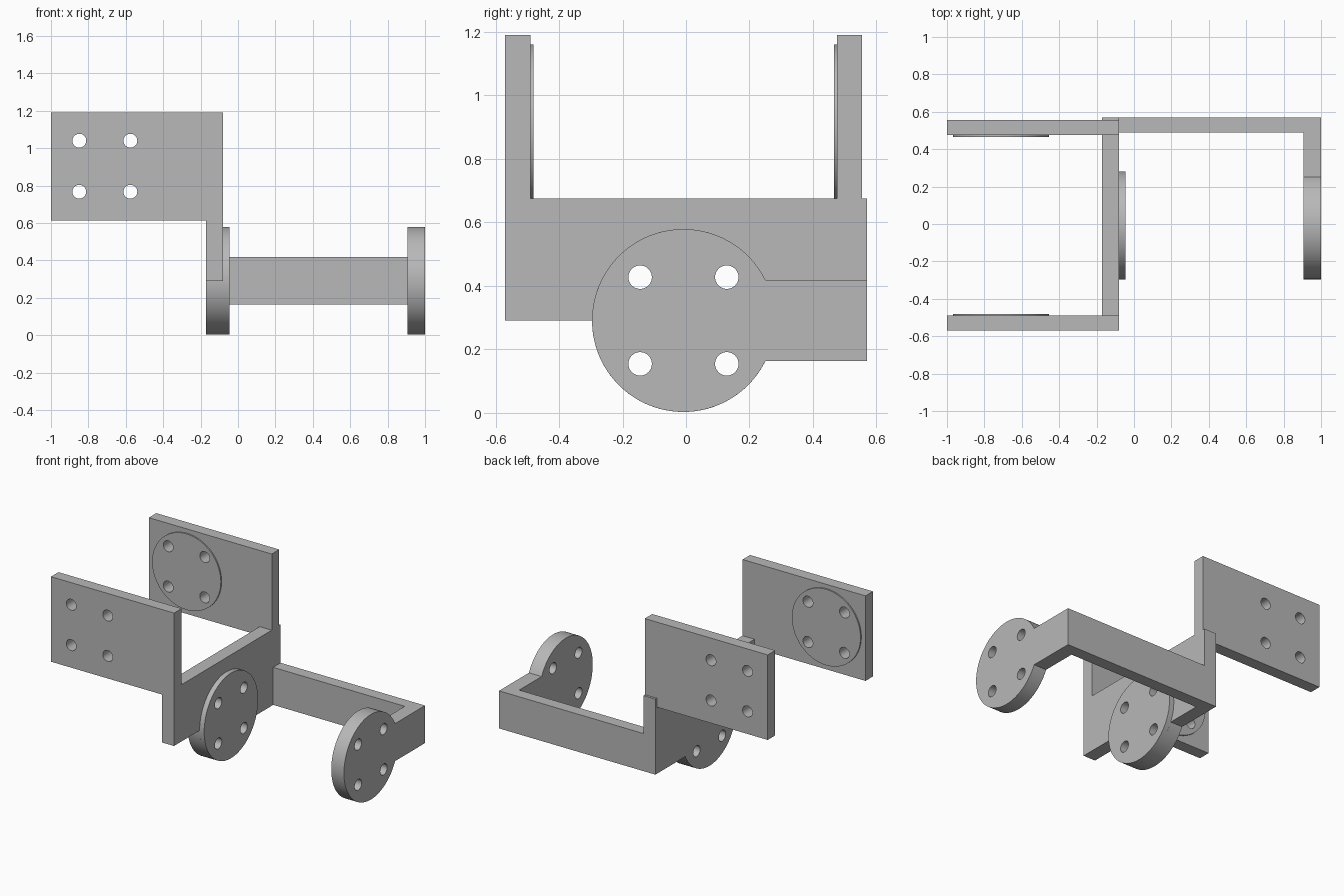
import bpy, bmesh
from math import sin, cos, pi, asin, radians

cube = bpy.data.objects.get("Cube")
if cube:
    bpy.data.objects.remove(cube, do_unlink=True)

# One flat grey for the whole bracket
grey = bpy.data.materials.new("plain grey")
grey.use_nodes = True
grey.diffuse_color = (0.48, 0.48, 0.48, 1)
grey.node_tree.nodes["Principled BSDF"].inputs["Base Color"].default_value = grey.diffuse_color


def arc(u, v, r, start=0.0, end=2 * pi, steps=72):
    """Points along an arc; a full turn does not repeat its first point."""
    full = abs(end - start - 2 * pi) < 1e-6
    count = steps if full else steps + 1
    return [(u + r * cos(start + (end - start) * i / steps),
             v + r * sin(start + (end - start) * i / steps)) for i in range(count)]


def prism(name, outlines, axis, lo, hi):
    """Extrude outlines, given as (y, z) for axis X or (x, z) for axis Y."""
    bm = bmesh.new()
    for outline in outlines:
        place = lambda p, d: (d, p[0], p[1]) if axis == "X" else (p[0], d, p[1])
        face = bm.faces.new([bm.verts.new(place(p, lo)) for p in outline])
        moved = bmesh.ops.extrude_face_region(bm, geom=[face])["geom"]
        shift = (hi - lo, 0, 0) if axis == "X" else (0, hi - lo, 0)
        bmesh.ops.translate(bm, vec=shift,
                            verts=[g for g in moved if isinstance(g, bmesh.types.BMVert)])
    bmesh.ops.recalc_face_normals(bm, faces=bm.faces)
    mesh = bpy.data.meshes.new(name)
    bm.to_mesh(mesh)
    bm.free()
    mesh.materials.append(grey)
    obj = bpy.data.objects.new(name, mesh)
    bpy.context.collection.objects.link(obj)
    return obj


def finish(obj):
    bpy.ops.object.select_all(action="DESELECT")
    obj.select_set(True)
    bpy.context.view_layer.objects.active = obj
    for mod in list(obj.modifiers):
        bpy.ops.object.modifier_apply(modifier=mod.name)
    bpy.ops.object.shade_smooth_by_angle(angle=radians(30))


def plate(name, outline, axis, lo, hi, centre=None):
    """A plate, drilled with a square of four screw holes when a centre is given."""
    obj = prism(name, [outline], axis, lo, hi)
    cutter = None
    if centre:
        holes = [arc(centre[0] + i * PITCH, centre[1] + j * PITCH, HOLE, steps=32)
                 for i in (-1, 1) for j in (-1, 1)]
        cutter = prism("hole_cutter", holes, axis, lo - 0.1, hi + 0.1)
        cutter.hide_render = True
        mod = obj.modifiers.new("holes", "BOOLEAN")
        mod.operation, mod.solver, mod.object = "DIFFERENCE", "EXACT", cutter
    finish(obj)
    if cutter:
        bpy.data.objects.remove(cutter, do_unlink=True)


HOLE, PITCH = 0.037, 0.1365
DISC_Y, DISC_Z, DISC_R = -0.008, 0.291, 0.288
ARM_LOW, ARM_HIGH, BACK = 0.164, 0.418, 0.57
INNER, OUTER = -0.17, -0.08          # cross plate faces
TOP, SHELF, BASE = 1.19, 0.615, 0.675
disc, pad_at = (DISC_Y, DISC_Z), (-0.712, 0.904)
neck = asin((ARM_HIGH - DISC_Z) / DISC_R)

# Cross plate with the lower half disc and arm
plate("cross_plate",
      [(BACK, ARM_LOW), (BACK, BASE), (-0.49, BASE), (-0.49, DISC_Z)]
      + arc(*disc, DISC_R, pi, 2 * pi - neck), "X", INNER, OUTER, disc)

# Raised round hub on the cross plate
plate("hub_disc", arc(*disc, DISC_R), "X", OUTER, -0.046, disc)

# Back bar and the far arm ending in a disc
plate("back_bar", [(OUTER, ARM_LOW), (0.905, ARM_LOW), (0.905, ARM_HIGH), (OUTER, ARM_HIGH)],
      "Y", 0.49, BACK)
plate("end_arm", [(BACK, ARM_LOW), (BACK, ARM_HIGH)] + arc(*disc, DISC_R, neck, 2 * pi - neck),
      "X", 0.905, 1.0, disc)

# Side plates: the front one reaches down over the cross plate, the back one sits on it
for name, low, lo, hi, pad in (("front", DISC_Z, -0.57, -0.49, (-0.49, -0.481)),
                               ("back", BASE, 0.475, 0.555, (0.466, 0.475))):
    plate(name + "_side_plate",
          [(-1, SHELF), (INNER, SHELF), (INNER, low), (OUTER, low), (OUTER, TOP), (-1, TOP)],
          "Y", lo, hi, pad_at)
    plate(name + "_round_pad", arc(*pad_at, 0.257), "Y", *pad, pad_at)
